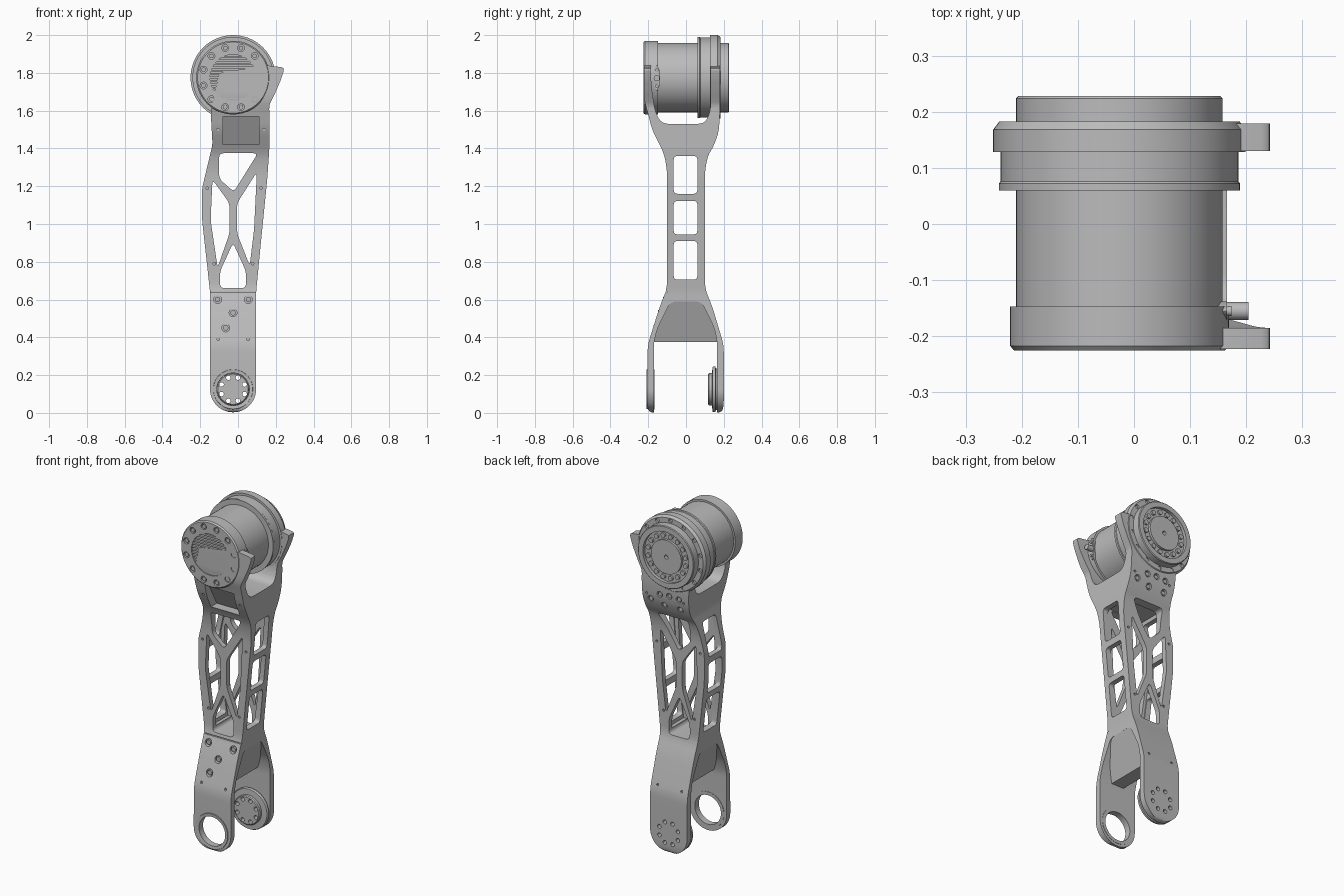
import bpy, bmesh
from math import sin, cos, pi, radians, sqrt
from mathutils import Vector

if "Cube" in bpy.data.objects:
    bpy.data.objects.remove(bpy.data.objects["Cube"])

grey = bpy.data.materials.new("machined grey")
grey.use_nodes = True
grey.diffuse_color = (0.5, 0.5, 0.5, 1)
grey.node_tree.nodes["Principled BSDF"].inputs["Base Color"].default_value = (0.5, 0.5, 0.5, 1)

CX, MOTOR_Z, FOOT_Z = -0.026, 1.775, 0.125


# Helpers
def finish(name, bm):
    bmesh.ops.remove_doubles(bm, verts=bm.verts, dist=1e-5)
    bm.normal_update()
    if bm.calc_volume(signed=True) < 0:
        bmesh.ops.reverse_faces(bm, faces=bm.faces)
    mesh = bpy.data.meshes.new(name)
    bm.to_mesh(mesh)
    bm.free()
    mesh.materials.append(grey)
    ob = bpy.data.objects.new(name, mesh)
    bpy.context.collection.objects.link(ob)
    return ob


def solid(name, shapes, axis="y"):
    """Extrude each (outline, start, end) along x or y, all wound the same way."""
    bm = bmesh.new()
    for pts, a, b in shapes:
        if sum(p[0] * q[1] - q[0] * p[1] for p, q in zip(pts, pts[1:] + pts[:1])) < 0:
            pts = pts[::-1]
        lo, hi = [[bm.verts.new((p, t, q) if axis == "y" else (t, p, q)) for p, q in pts] for t in (a, b)]
        bm.faces.new(lo)
        bm.faces.new(hi[::-1])
        for i in range(len(pts)):
            bm.faces.new((lo[i], lo[i - 1], hi[i - 1], hi[i]))
    return finish(name, bm)


def lathe(name, profile, cz, segments=72):
    """Turn a (radius, y) profile about the y direction."""
    bm = bmesh.new()
    rings = []
    for r, y in profile:
        rings.append([bm.verts.new((CX + r * cos(2 * pi * i / segments), y,
                                    cz + r * sin(2 * pi * i / segments))) for i in range(segments)])
    for lo, hi in zip(rings, rings[1:]):
        for i in range(segments):
            bm.faces.new((lo[i - 1], lo[i], hi[i], hi[i - 1]))
    return finish(name, bm)


def rounded(pts, d, steps=4):
    out = []
    for i, p in enumerate(pts):
        p, a, b = Vector(p), Vector(pts[i - 1]), Vector(pts[(i + 1) % len(pts)])
        s = p + (a - p).normalized() * min(d, (a - p).length * 0.45)
        e = p + (b - p).normalized() * min(d, (b - p).length * 0.45)
        for k in range(steps + 1):
            t = k / steps
            out.append(tuple(s * (1 - t) ** 2 + p * 2 * t * (1 - t) + e * t * t))
    return out


def circle(x, z, r, n=20):
    return [(x + r * cos(2 * pi * i / n), z + r * sin(2 * pi * i / n)) for i in range(n)]


def ring_of(count, radius, cz, r, a, b):
    return [(circle(CX + radius * cos(2 * pi * (i + 0.5) / count),
                    cz + radius * sin(2 * pi * (i + 0.5) / count), r), a, b) for i in range(count)]


def rect(a, b, c, d):
    return [(a, c), (b, c), (b, d), (a, d)]


def combine(target, tool, operation="DIFFERENCE"):
    mod = target.modifiers.new("cut", "BOOLEAN")
    mod.operation, mod.solver, mod.object = operation, "EXACT", tool
    bpy.context.view_layer.objects.active = target
    bpy.ops.object.modifier_apply(modifier=mod.name)
    bpy.data.objects.remove(tool)


# Leg frame: the front outline crossed with the side outline
foot = [(CX + 0.122 * cos(pi + pi * i / 24), FOOT_Z + 0.122 * sin(pi + pi * i / 24)) for i in range(25)]
upper = [(0.096, 0.64), (0.12, 0.89), (0.155, 1.24), (0.166, 1.4), (0.166, 1.57), (0.165, 1.63),
         (0.2, 1.7), (0.228, 1.765), (0.247, 1.828), (0.15, 1.84), (-0.1, 1.8), (-0.145, 1.6),
         (-0.135, 1.42), (-0.19, 1.19), (-0.19, 1.02), (-0.148, 0.64)]
front_side = [(-0.19, 0.0), (-0.205, 0.03), (-0.203, 0.36), (-0.14, 0.56), (-0.1, 0.66), (-0.1, 1.28),
              (-0.115, 1.37), (-0.18, 1.5), (-0.2, 1.58), (-0.223, 1.66), (-0.223, 1.9)]
rear_side = [(0.185, 0.0), (0.2, 0.03), (0.2, 0.36), (0.14, 0.56), (0.1, 0.66), (0.1, 1.28),
             (0.115, 1.36), (0.145, 1.41), (0.172, 1.48), (0.179, 1.56), (0.179, 1.9)]


def surface(side, z):
    for (y0, z0), (y1, z1) in zip(side, side[1:]):
        if z0 <= z <= z1:
            return y0 + (y1 - y0) * (z - z0) / (z1 - z0)


frame = solid("leg_frame", [(foot + rounded(foot[-1:] + upper + foot[:1], 0.02)[5:-5], -0.4, 0.4)])
combine(frame, solid("side_outline", [(rounded(front_side + rear_side[::-1], 0.04), -0.5, 0.5)], "x"),
        "INTERSECT")

# Lower fork gap with a wedge shaped web left in its top
gap = solid("lower_gap", [(rounded([(-0.17, -0.1), (-0.17, 0.375), (-0.15, 0.45), (-0.08, 0.59),
                                    (0.08, 0.59), (0.15, 0.45), (0.165, 0.375), (0.165, -0.1)], 0.03),
                           -0.5, 0.5)], "x")
combine(gap, solid("web", [([(-0.155, 0.61), (0.103, 0.61), (0.015, 0.375), (-0.067, 0.375)], -0.4, 0.4)]))
combine(frame, gap)

# Upper fork gap and sloping front pocket
combine(frame, solid("upper_gap", [(rounded([(-0.185, 2.2), (-0.185, 1.75), (-0.165, 1.6), (-0.13, 1.53),
                                             (0.1, 1.53), (0.13, 1.6), (0.13, 2.2)], 0.04), -0.5, 0.5)], "x"))
combine(frame, solid("front_pocket", [([(-0.3, 1.42), (-0.085, 1.42), (-0.168, 1.57), (-0.3, 1.57)],
                                       -0.08, 0.11)], "x"))

# Hollow middle, lattice windows and side windows
combine(frame, solid("hollow", [([(-0.115, 0.685), (-0.16, 1.02), (-0.16, 1.18), (-0.115, 1.38),
                                  (0.132, 1.38), (0.125, 1.24), (0.09, 0.89), (0.064, 0.685)], -0.07, 0.07)]))
windows = [
    [(-0.1, 1.375), (0.105, 1.375), (-0.022, 1.17), (-0.1, 1.24)],
    [(-0.135, 1.235), (-0.045, 1.11), (-0.045, 0.95), (-0.108, 0.77), (-0.145, 1.02)],
    [(0.1, 1.275), (-0.005, 1.11), (-0.005, 0.95), (0.062, 0.78), (0.085, 0.97)],
    [(-0.026, 0.9), (0.042, 0.75), (0.042, 0.66), (-0.095, 0.66), (-0.095, 0.75)]]
combine(frame, solid("lattice", [(rounded(w, 0.025), -0.4, 0.4) for w in windows]))
combine(frame, solid("side_windows", [(rounded(rect(-0.065, 0.06, a, b), 0.02), -0.5, 0.5)
                                      for a, b in ((0.705, 0.91), (0.945, 1.122), (1.16, 1.36))], "x"))

# Foot bearing hole, panel seam, bolt holes and pin holes
holes = [(circle(CX, FOOT_Z, 0.095, 56), -0.4, -0.1),
         (rect(-0.3, 0.3, 0.638, 0.643), -0.3, -0.1)]
holes += ring_of(8, 0.066, FOOT_Z, 0.012, 0.1, 0.3)
heads = []
front_bolts = [(-0.108, 0.6), (0.055, 0.6), (-0.026, 0.53), (-0.065, 0.45)]
rear_bolts = [(-0.075, 1.515), (0.05, 1.515), (-0.012, 1.52), (-0.075, 1.45), (0.03, 1.45), (0.115, 1.47)]
for x, z in front_bolts:
    y = surface(front_side, z)
    holes.append((circle(x, z, 0.021), -0.4, y + 0.014))
    heads.append((circle(x, z, 0.014), y + 0.002, y + 0.02))
for x, z in rear_bolts:
    y = surface(rear_side, z)
    holes.append((circle(x, z, 0.018), y - 0.014, 0.4))
    heads.append((circle(x, z, 0.012), y - 0.02, y - 0.004))
for x, z in [(0.138, 1.5), (-0.105, 1.5), (-0.163, 1.19), (0.122, 1.19), (-0.125, 0.79), (0.077, 0.79),
             (-0.105, 0.39), (0.053, 0.39)]:
    holes.append((circle(x, z, 0.007, 12), -0.4, surface(front_side, z) + 0.01))
    holes.append((circle(x, z, 0.007, 12), surface(rear_side, z) - 0.01, 0.4))
combine(frame, solid("holes", holes))
solid("frame_bolts", heads)

# Foot bearing ring on the front plate, bolted disc on the rear plate
lathe("foot_bearing_ring", [(0.086, -0.206), (0.104, -0.208), (0.106, -0.2), (0.106, -0.168),
                            (0.086, -0.168), (0.086, -0.206)], FOOT_Z)
disc = lathe("foot_disc", [(0, 0.117), (0.08, 0.117), (0.085, 0.122), (0.085, 0.138), (0.118, 0.14),
                           (0.121, 0.145), (0.121, 0.155), (0.11, 0.158), (0.11, 0.17), (0, 0.17)], FOOT_Z)
combine(disc, solid("disc_holes", ring_of(8, 0.066, FOOT_Z, 0.012, 0.0, 0.3)))

# Hip motor: front flange, drum, stepped rings and rear cap
motor = lathe("hip_motor", [
    (0, -0.205), (0.122, -0.205), (0.122, -0.225), (0.188, -0.225), (0.195, -0.217), (0.195, -0.147),
    (0.184, -0.147), (0.184, 0.06), (0.215, 0.06), (0.215, 0.072), (0.212, 0.076), (0.212, 0.128),
    (0.225, 0.128), (0.225, 0.168), (0.214, 0.183), (0.184, 0.183), (0.184, 0.224), (0.18, 0.228),
    (0.15, 0.228), (0.15, 0.21), (0.1, 0.21), (0.1, 0.224), (0.012, 0.224), (0.012, 0.2), (0, 0.2)], MOTOR_Z)
combine(motor, solid("flange_holes", ring_of(12, 0.162, MOTOR_Z, 0.018, -0.3, -0.213)
                     + ring_of(14, 0.2, MOTOR_Z, 0.012, 0.172, 0.3)))
solid("flange_bolts", ring_of(12, 0.162, MOTOR_Z, 0.012, -0.222, -0.21))
solid("rear_cap_bolts", ring_of(16, 0.125, MOTOR_Z, 0.014, 0.205, 0.221))

# Cooling slats across the front recess
slats = []
for i in range(-6, 7):
    z = i * 0.018
    half = sqrt(0.122 ** 2 - z * z) + 0.002
    slats.append((rect(CX - half, CX + half, MOTOR_Z + z - 0.005, MOTOR_Z + z + 0.005), -0.221, -0.2))
solid("cooling_slats", slats)

# Cable socket on the left side of the motor
hexagon = [(-0.155, 1.7), (-0.138, 1.735), (-0.138, 1.81), (-0.155, 1.845), (-0.172, 1.81), (-0.172, 1.735)]
solid("socket_plate", [(rounded(hexagon, 0.012), 0.12, 0.166)], "x")
solid("socket_pins", [(circle(-0.155, 1.772, 0.016), 0.15, 0.204)]
      + [(circle(-0.155, 1.772 + s * 0.042, 0.009), 0.15, 0.174) for s in (-1, 1)], "x")

# Smooth the round surfaces and keep the edges crisp
for ob in bpy.context.collection.objects:
    if ob.type == "MESH" and ob.data.materials and ob.data.materials[0] == grey:
        bpy.ops.object.select_all(action="DESELECT")
        ob.select_set(True)
        bpy.context.view_layer.objects.active = ob
        bpy.ops.object.shade_smooth_by_angle(angle=radians(30))
